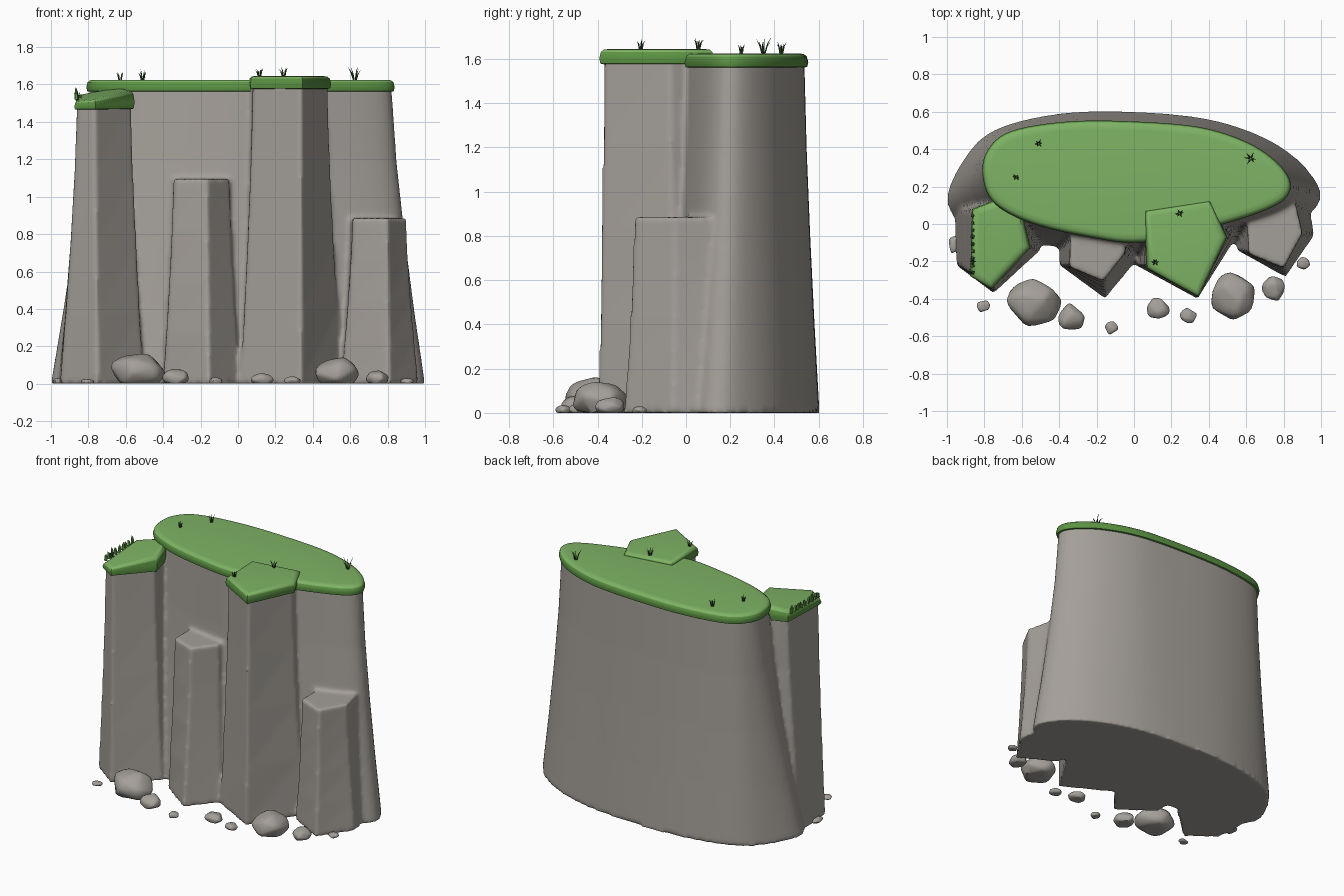
import bpy, bmesh, math, random
from mathutils import Vector, Matrix

if "Cube" in bpy.data.objects:
    bpy.data.objects.remove(bpy.data.objects["Cube"])

random.seed(4)


def mat(name, col):
    m = bpy.data.materials.new(name)
    m.diffuse_color = (*col, 1)
    m.use_nodes = True
    m.node_tree.nodes["Principled BSDF"].inputs["Base Color"].default_value = m.diffuse_color
    return m


ROCK = mat("rock grey", (0.37, 0.345, 0.315))
GRASS = mat("grass green", (0.21, 0.45, 0.13))
LIP = mat("grass edge green", (0.105, 0.29, 0.055))
BLADE = mat("blade dark green", (0.045, 0.11, 0.03))


def finish(name, bm, mats, angle=None):
    me = bpy.data.meshes.new(name)
    bmesh.ops.recalc_face_normals(bm, faces=bm.faces[:])
    bm.to_mesh(me)
    bm.free()
    for m in mats:
        me.materials.append(m)
    ob = bpy.data.objects.new(name, me)
    bpy.context.collection.objects.link(ob)
    if angle:
        bpy.ops.object.select_all(action='DESELECT')
        ob.select_set(True)
        bpy.context.view_layer.objects.active = ob
        bpy.ops.object.shade_smooth_by_angle(angle=math.radians(angle))
    return ob


def curve_ring(pts, steps=6):
    """Closed Catmull-Rom curve through 2D points."""
    out, n = [], len(pts)
    for i in range(n):
        a, b, c, d = (Vector(pts[(i + k) % n]) for k in (-1, 0, 1, 2))
        for s in range(steps):
            t = s / steps
            out.append(0.5 * (2 * b + (c - a) * t + (2 * a - 5 * b + 4 * c - d) * t * t
                              + (3 * b - a - 3 * c + d) * t ** 3))
    return out


def loft(bm, rings):
    """Bridge rings of 3D points and close both ends."""
    vs = [[bm.verts.new(p) for p in r] for r in rings]
    n = len(vs[0])
    for lo, hi in zip(vs, vs[1:]):
        for i in range(n):
            bm.faces.new((lo[i], lo[(i + 1) % n], hi[(i + 1) % n], hi[i]))
    bm.faces.new(vs[0][::-1])
    return bm.faces.new(vs[-1])


def flare(bm, base, top, height):
    """Rock pillar that widens toward the ground."""
    rings = []
    for t in (0, 0.25, 0.5, 0.75, 1):
        w = (1 - t) ** 1.35
        rings.append([(b[0] * w + p[0] * (1 - w), b[1] * w + p[1] * (1 - w), t * height)
                      for b, p in zip(base, top)])
    loft(bm, rings)


def offset(ring, d):
    """Move a counter-clockwise ring outward by d."""
    n, out = len(ring), []
    for i in range(n):
        a, b, c = (Vector(ring[(i + k) % n]) for k in (-1, 0, 1))
        t = (b - a).normalized() + (c - b).normalized()
        t.normalize()
        out.append(b + Vector((t.y, -t.x)) * d)
    return out


# Outlines, counter-clockwise seen from above
main_base = [(-1.0, .12), (-.88, -.03), (-.58, -.1), (-.25, -.14), (.05, -.17), (.5, -.08), (.88, .02), (1.0, .15),
             (.9, .32), (.7, .46), (.4, .56), (0, .6), (-.4, .59), (-.75, .5), (-.92, .33)]
main_top = [(-.79, .25), (-.73, .12), (-.54, .02), (-.25, -.05), (.05, -.08), (.45, .01), (.74, .11), (.82, .2),
            (.76, .31), (.6, .42), (.35, .5), (0, .53), (-.35, .53), (-.65, .48), (-.77, .38)]
col1_base = [(-.95, -.22), (-.75, -.37), (-.5, -.14), (-.55, .1), (-.8, .2), (-.96, .08)]
col1_top = [(-.86, -.27), (-.765, -.33), (-.57, -.12), (-.62, .08), (-.72, .12), (-.85, .07)]
col2_base = [(-.4, -.22), (-.155, -.4), (.01, -.2), (.0, .05), (-.4, .05)]
col2_top = [(-.345, -.23), (-.165, -.305), (-.045, -.15), (-.07, .05), (-.335, .05)]
col3_base = [(.01, -.22), (.34, -.4), (.56, -.05), (.45, .15), (.05, .1)]
col3_top = [(.08, -.225), (.34, -.375), (.48, -.07), (.4, .11), (.07, .06)]
col4_base = [(.55, -.14), (.81, -.285), (.965, -.06), (.93, .15), (.55, .1)]
col4_top = [(.615, -.16), (.8, -.235), (.9, -.05), (.86, .12), (.6, .08)]

# Cliff: curved wall and four columns fused together
bm = bmesh.new()
flare(bm, curve_ring(main_base), curve_ring(main_top), 1.59)
for base, top, h in ((col1_base, col1_top, 1.50), (col2_base, col2_top, 1.095),
                     (col3_base, col3_top, 1.61), (col4_base, col4_top, .885)):
    flare(bm, base, top, h)
cliff = finish("cliff", bm, [ROCK])
rm = cliff.modifiers.new("fuse", 'REMESH')
rm.mode = 'VOXEL'
rm.voxel_size = 0.014
rm.use_smooth_shade = True
sm = cliff.modifiers.new("soften", 'SMOOTH')
sm.factor = 0.5
sm.iterations = 5


# Grass caps: bulging lip around a flat lawn
def cap(name, ring, z0, z1, tilt=(0, 0), out=.018):
    ring = [Vector(p) for p in ring]
    mid = sum(ring, Vector((0, 0))) / len(ring)
    rings = []
    for d, k in ((-.01, 0), (out * .7, .06), (out, .4), (out * .6, .8), (-.004, .97), (-.03, 1)):
        rings.append([(p.x, p.y, z0 + (z1 - z0 + tilt[0] * (p.x - mid.x) + tilt[1] * (p.y - mid.y)) * k)
                      for p in offset(ring, d)])
    b = bmesh.new()
    loft(b, rings)
    bmesh.ops.recalc_face_normals(b, faces=b.faces[:])
    for f in b.faces:
        f.material_index = 0 if f.normal.z > .6 else 1
    return finish(name, b, [GRASS, LIP], 50)


cap("main_grass", curve_ring(main_top), 1.56, 1.625)
cap("left_column_grass", col1_top, 1.465, 1.55, (.15, .1))
cap("front_column_grass", col3_top, 1.575, 1.645)


# Grass tufts
def blade(b, root, tip, w):
    side = (Vector(tip) - Vector(root)).cross(Vector((0, 0, 1)))
    side = side.normalized() * w if side.length > 1e-5 else Vector((w, 0, 0))
    r, t = Vector(root), Vector(tip)
    m = r.lerp(t, .5) + Vector((0, 0, .012))
    fwd = Vector((-side.y, side.x, 0))
    base = [r + side, r + fwd, r - side, r - fwd]
    loft(b, [base, [m + (p - r) * .7 for p in base], [t + (p - r) * .08 for p in base]])


b = bmesh.new()
for x, y, z, h in ((-.63, .25, 1.62, .05), (-.51, .43, 1.62, .06), (.115, -.205, 1.64, .05),
                   (.245, .055, 1.64, .06), (.625, .35, 1.62, .08), (-.86, -.2, 1.52, .05)):
    for i in range(6):
        a = i * math.tau / 6 + random.uniform(-.3, .3)
        s = random.uniform(.3, .5) * h
        blade(b, (x + .004 * math.cos(a), y + .004 * math.sin(a), z - .005),
              (x + s * math.cos(a), y + s * math.sin(a), z + h * random.uniform(.7, 1)), .004)
finish("grass_tufts", b, [BLADE])

# Ragged turf along the outer edge of the left column
b = bmesh.new()
for i in range(9):
    y = -.26 + i * .038
    blade(b, (-.862, y, 1.52), (-.868, y + random.uniform(-.01, .02), random.uniform(1.555, 1.585)), .012)
finish("ragged_turf", b, [LIP])

# Fallen stones: chipped convex lumps
stones = [(-.535, -.42, .29, .25, .16), (-.335, -.495, .14, .14, .08), (-.805, -.44, .07, .06, .025),
          (-.12, -.555, .07, .07, .035), (.13, -.45, .12, .11, .055), (.29, -.49, .09, .08, .04),
          (.53, -.385, .23, .25, .14), (.745, -.345, .12, .13, .07), (.905, -.21, .07, .065, .03),
          (-.96, -.11, .06, .09, .03)]
for n, (x, y, sx, sy, h) in enumerate(stones):
    b = bmesh.new()
    for i in range(15):
        u = 1 - 2 * (i + .5) / 15
        a = i * 2.4 + n + random.uniform(-.4, .4)
        r = math.sqrt(1 - u * u)
        b.verts.new((r * math.cos(a), r * math.sin(a), u))
    hull = bmesh.ops.convex_hull(b, input=b.verts[:])
    bmesh.ops.bevel(b, geom=b.edges[:], offset=.14, segments=2, affect='EDGES', profile=.5)
    lo = [min(v.co[k] for v in b.verts) for k in range(3)]
    hi = [max(v.co[k] for v in b.verts) for k in range(3)]
    for v in b.verts:
        q = [(v.co[k] - lo[k]) / (hi[k] - lo[k]) for k in range(3)]
        v.co = (x + (q[0] - .5) * sx, y + (q[1] - .5) * sy, max(0, (q[2] * 1.2 - .2) * h))
    finish(f"stone_{n + 1}", b, [ROCK], 40)
